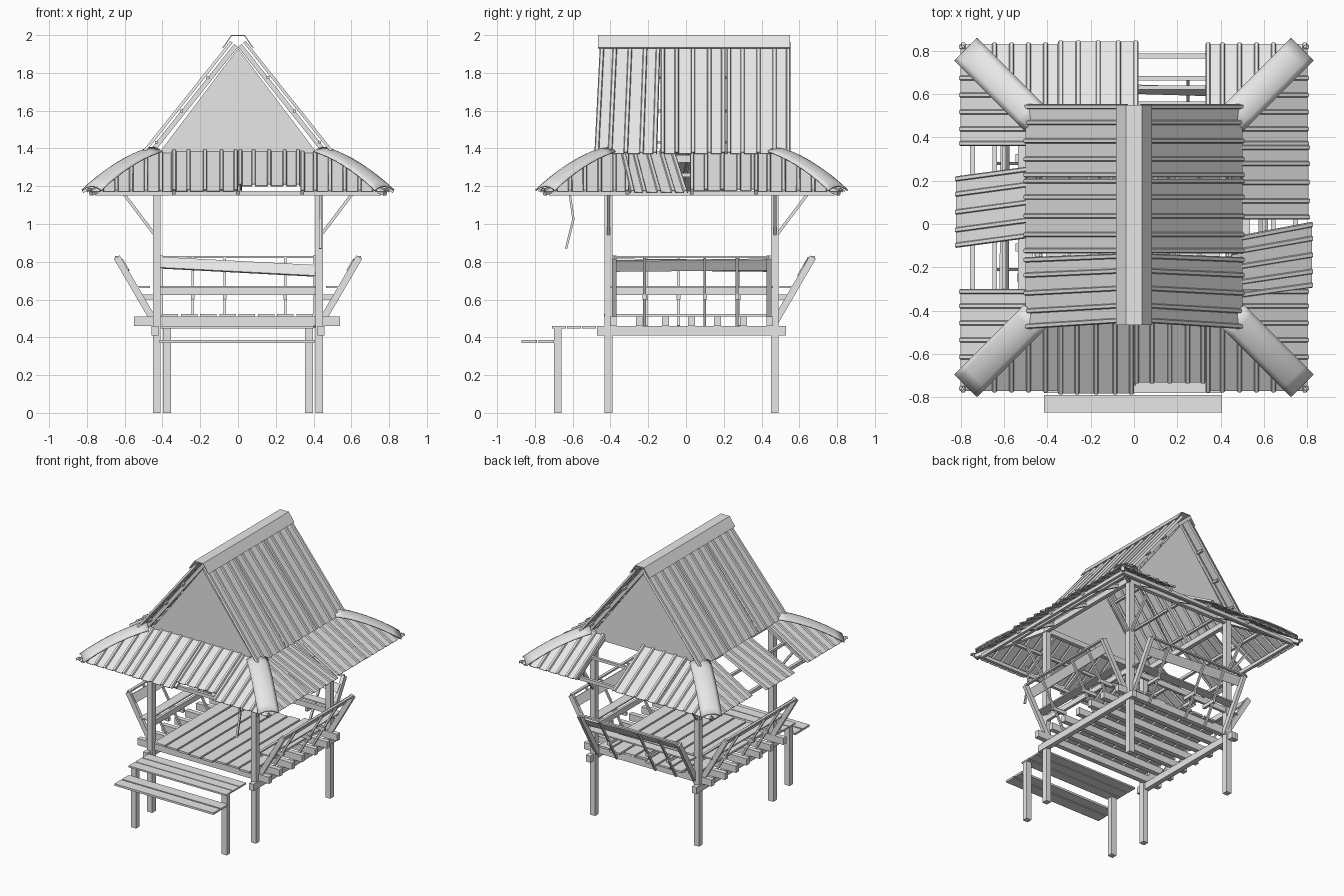
import bpy, bmesh, math, random
from mathutils import Vector, Matrix

if "Cube" in bpy.data.objects:
    bpy.data.objects.remove(bpy.data.objects["Cube"])

random.seed(4)
GREY = bpy.data.materials.new("light_grey")
GREY.diffuse_color = (0.8, 0.8, 0.8, 1)
GREY.use_nodes = True
GREY.node_tree.nodes["Principled BSDF"].inputs["Base Color"].default_value = GREY.diffuse_color
CY = 0.03                                   # plan centre of posts and skirt roof


def finish(name, bm):
    bmesh.ops.recalc_face_normals(bm, faces=bm.faces)
    me = bpy.data.meshes.new(name)
    bm.to_mesh(me)
    bm.free()
    me.materials.append(GREY)
    ob = bpy.data.objects.new(name, me)
    bpy.context.collection.objects.link(ob)
    return ob


def box(name, x0, x1, y0, y1, z0, z1):
    bm = bmesh.new()
    m = Matrix.Translation(((x0 + x1) / 2, (y0 + y1) / 2, (z0 + z1) / 2))
    bmesh.ops.create_cube(bm, size=1, matrix=m @ Matrix.Diagonal((x1 - x0, y1 - y0, z1 - z0, 1)))
    return finish(name, bm)


def bar(name, p, q, w, h, up=(0, 0, 1)):
    """Square timber from p to q; h is measured towards 'up'."""
    p, q = Vector(p), Vector(q)
    d = (q - p).normalized()
    s = d.cross(Vector(up)).normalized()
    u = s.cross(d)
    rot = Matrix((s, d, u)).transposed().to_4x4()
    bm = bmesh.new()
    bmesh.ops.create_cube(bm, size=1, matrix=Matrix.Translation((p + q) / 2) @ rot
                          @ Matrix.Diagonal((w, (q - p).length, h, 1)))
    return finish(name, bm)


def side(k, a, r, z):
    """Point on side k (0 front, 1 right, 2 back, 3 left): a along, r outward."""
    x, y = [(a, -r), (r, a), (-a, r), (-r, -a)][k]
    return Vector((x, y + CY, z))


def sheet(name, i0, i1, o0, o1, ribs, clip=lambda u: 0):
    """Ribbed roofing sheet between an inner edge and an outer edge."""
    up = (i1 - i0).cross(o0 - i0).normalized()
    up = -up if up.z < 0 else up
    width = (i1 - i0).length
    prof = [(0, 0), (1, 0)]
    for i in range(ribs + 1):
        c = min(max(i / ribs, 0.012 / width), 1 - 0.012 / width)
        prof += [(c + s * e / width, h) for s, e, h in
                 ((-1, .010, 0), (-1, .006, .011), (1, .006, .011), (1, .010, 0))]
    prof.sort()
    bm = bmesh.new()
    rows = []
    for u, h in prof:
        a, b = i0.lerp(i1, u), o0.lerp(o1, u)
        rows.append([bm.verts.new(a.lerp(b, clip(u)) + up * h), bm.verts.new(b + up * h)])
    for (a, b), (c, d) in zip(rows, rows[1:]):
        bm.faces.new((a, b, d, c))
    ob = finish(name, bm)
    m = ob.modifiers.new("thickness", 'SOLIDIFY')
    m.thickness, m.offset = 0.005, 0
    return ob


# posts, floor beams, joists and floor planks
for x in (-0.43, 0.43):
    for y in (-0.41, 0.47):
        box("post", x - .021, x + .021, y - .021, y + .021, 0, 1.37)
    xs = math.copysign(0.44, x)
    box("floor_beam", xs - .018, xs + .018, -0.47, 0.53, 0.41, 0.46)
    xs = math.copysign(0.376, x)
    box("step_post", xs - .021, xs + .021, -0.70, -0.66, 0, 0.45)
for i in range(7):
    y = -0.385 + i * 0.138
    e = random.uniform(0, .04) if i else 0
    box("joist", -0.55 + e, 0.54 - e, y - .018, y + .018, 0.46, 0.51)
for i in range(8):
    x = -0.405 + i * 0.102
    box("floor_plank", x, x + 0.088, -0.44 + random.uniform(0, .03),
        0.50 - random.uniform(0, .05), 0.51, 0.524)

# entry deck and lower step
for y in (-0.71, -0.63, -0.55):
    box("deck_plank", -0.41, 0.40, y, y + 0.074, 0.448, 0.46)
for y in (-0.87, -0.78):
    box("step_plank", -0.415, 0.405, y, y + 0.08, 0.37, 0.385)

# benches with leaning backs on right, back and left
for k in (1, 2, 3):
    lean = Vector((0.21, 0.36)).normalized()
    def on(a, z, off=0):
        return side(k, a, 0.435 + (z - 0.47) * 0.583 + off, z)
    out = side(k, 0, 1, 0) - side(k, 0, 0, 0)
    along = side(k, 1, 0, 0) - side(k, 0, 0, 0)
    for a in (-0.41, 0.41):
        bar("bench_end_strut", on(a, 0.46), on(a, 0.825), 0.025, 0.036, out)
    for a in (-0.25, 0.07, 0.24):
        bar("bench_strut", on(a, 0.46), on(a, 0.82), 0.014, 0.014, out)
        bar("seat_bracket", side(k, a, 0.42, 0.613), side(k, a, 0.535, 0.613), 0.02, 0.025)
    bar("seat_beam", side(k, -0.44, 0.44, 0.645), side(k, 0.43, 0.44, 0.645), 0.02, 0.04)
    bar("seat_slat", side(k, -0.43, 0.50, 0.666), side(k, 0.43, 0.50, 0.666), 0.07, 0.01)
    bar("back_top_rail", on(-0.41, 0.825), on(0.41, 0.825), 0.02, 0.012)
    za, zb = (0.752, 0.795) if k == 2 else (0.778, 0.786)
    tilt = out * lean.x + Vector((0, 0, lean.y))
    bar("back_board", on(-0.41, za, -.02), on(0.41, zb, -.02), 0.012, 0.065, tilt)

# skirt roof frame
RI, RO, ZI, ZO = 0.45, 0.80, 1.375, 1.17
for k in range(4):
    bar("ring_beam", side(k, -.45, .44, 1.345), side(k, .45, .44, 1.345), 0.03, 0.04)
    bar("eave_beam", side(k, -.75, .745, 1.163), side(k, .75, .745, 1.163), 0.022, 0.025)
    bar("skirt_purlin", side(k, -.6, .6, 1.26), side(k, .6, .6, 1.26), 0.02, 0.02)
    for a in (-0.34, 0, 0.34):
        bar("skirt_rafter", side(k, a, .45, 1.345), side(k, a, .77, 1.165), 0.02, 0.02)
    bar("hip_rafter", side(k, .43, .43, 1.35), side(k, .78, .78, 1.165), 0.025, 0.03)
for sx in (-1, 1):
    for y in (-0.41, 0.47):
        bar("post_brace", (sx * .435, y, .935), (sx * .605, y, 1.16), 0.016, 0.016)
    bar("post_brace", (sx * .43, .475, .935), (sx * .43, .645, 1.16), 0.016, 0.016)
bar("broken_brace_top", (.435, -.615, 1.155), (.435, -.595, 1.02), 0.014, 0.012, (0, 1, 0))
bar("broken_brace_end", (.435, -.595, 1.03), (.435, -.635, .87), 0.014, 0.012, (0, 1, 0))

# skirt corner sheets, cut along the hips
for k in range(4):
    for s in (-1, 1):
        i0, i1 = side(k, s * .33, RI, ZI), side(k, s * RO, RI, ZI)
        o0, o1 = side(k, s * .33, RO, ZO), side(k, s * RO, RO, ZO)
        sheet("corner_sheet", i0, i1, o0, o1, 6,
              lambda u: min(0.98, max(0, (.33 + u * .47 - RI) / (RO - RI))))

# skirt middle sheets: side, inner span, outer span, outer reach
for k, ia, ib, oa, ob_, r in (
        (0, -.35, 0, -.35, 0, .81), (0, 0, .33, 0, .33, .76),
        (1, -.01, .335, -.01, .335, .805), (1, -.375, -.09, -.325, -.02, .82),
        (2, -.02, .35, -.02, .35, .81), (3, -.24, .09, -.19, .14, .82)):
    z = ZO + (RO - r) * (ZI - ZO) / (RO - RI) + 0.008
    sheet("skirt_sheet", side(k, ia, RI, ZI + .008), side(k, ib, RI, ZI + .008),
          side(k, oa, r, z), side(k, ob_, r, z), 4)

# curved hip caps
for sx in (-1, 1):
    for sy in (-1, 1):
        bm = bmesh.new()
        rows = []
        for i in range(9):
            t = i / 8
            r = 0.455 + 0.32 * t
            z = 1.395 - 0.205 * t + 0.10 * t * (1 - t)
            row = []
            for j in range(-3, 4):
                w = j / 3 * 0.072 * 0.7071
                row.append(bm.verts.new((sx * (r + w), CY + sy * (r - w), z + .01 - .022 * (j / 3) ** 2)))
            rows.append(row)
        for a, b in zip(rows, rows[1:]):
            for j in range(6):
                bm.faces.new((a[j], a[j + 1], b[j + 1], b[j]))
        for f in bm.faces:
            f.smooth = True
        cap = finish("hip_cap", bm)
        m = cap.modifiers.new("thickness", 'SOLIDIFY')
        m.thickness, m.offset = 0.008, 0

# steep upper roof: three sheets per slope, front one skewed
for sx in (-1, 1):
    for y0, y1, skew in ((-.455, -.135, -.03), (-.135, .21, 0), (.215, .553, 0)):
        top, low = Vector((sx * .03, 0, 1.962)), Vector((sx * .50, 0, 1.372))
        Y = Vector((0, 1, 0))
        sheet("upper_sheet", top + Y * y0, top + Y * y1,
              low + Y * (y0 + skew), low + Y * (y1 + skew * .6), 4)
    for y in (-.40, .03, .47):
        bar("upper_rafter", (sx * .01, y, 1.945), (sx * .46, y, 1.38), 0.02, 0.025)
    for t in (.3, .6, .88):
        c = Vector((sx * (.03 + .47 * t - .012), 0, 1.962 - .59 * t - .010))
        bar("upper_purlin", c + Vector((0, -.44, 0)), c + Vector((0, .53, 0)), 0.015, 0.015)

# gable infill panels
for y in (-0.415, 0.485):
    bm = bmesh.new()
    vs = [bm.verts.new((x, y, z)) for x, z in ((-.43, 1.36), (.43, 1.36), (0, 1.93))]
    bm.faces.new(vs)
    m = finish("gable_panel", bm).modifiers.new("thickness", 'SOLIDIFY')
    m.thickness, m.offset = 0.01, 0

# folded ridge cap
bm = bmesh.new()
ends = [[bm.verts.new((x, y, z)) for x, z in ((-.08, 1.932), (-.035, 1.997), (.035, 1.997), (.08, 1.932))]
        for y in (-.465, .55)]
for j in range(3):
    bm.faces.new((ends[0][j], ends[0][j + 1], ends[1][j + 1], ends[1][j]))
m = finish("ridge_cap", bm).modifiers.new("thickness", 'SOLIDIFY')
m.thickness, m.offset = 0.006, 0
